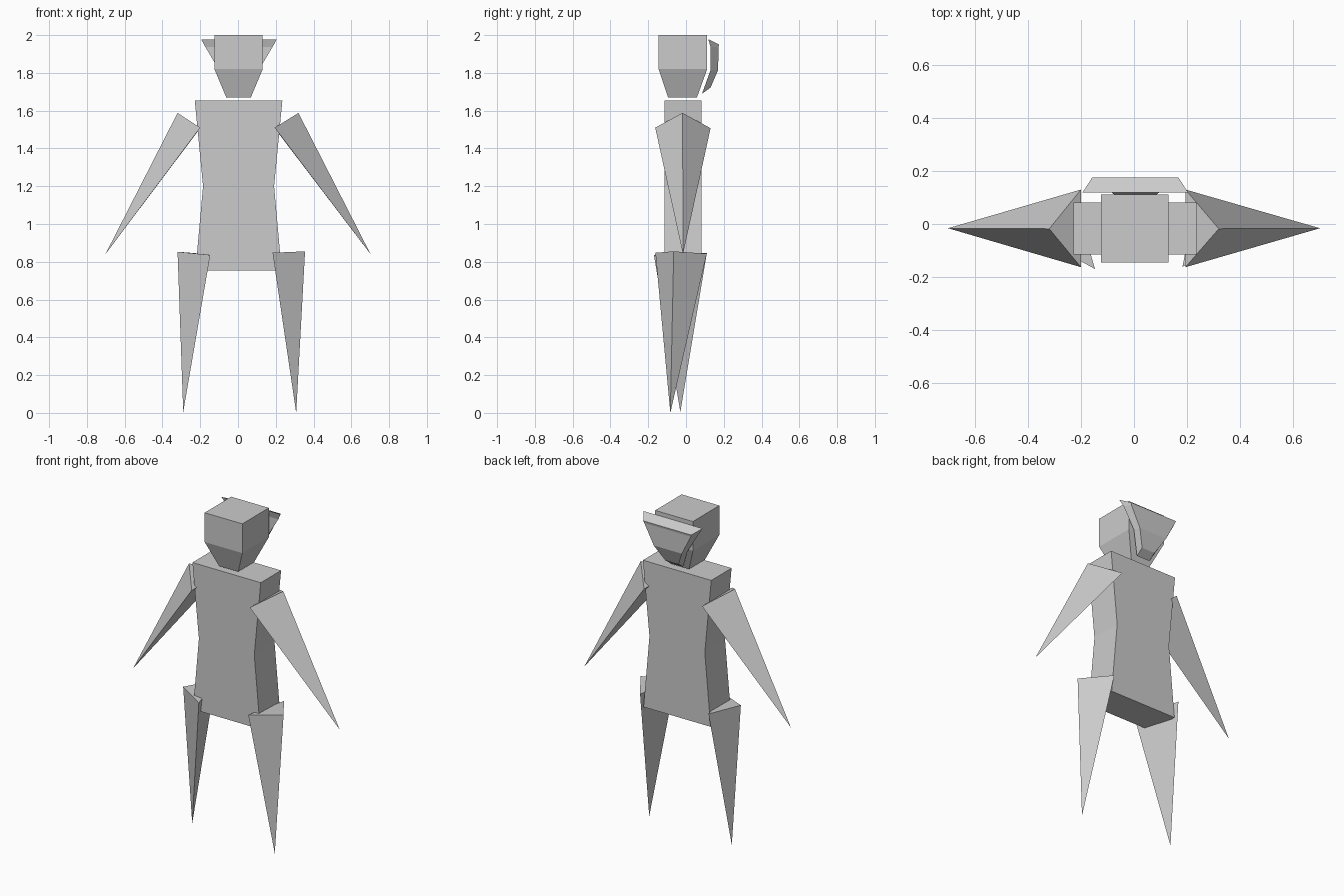
import bpy
import bmesh

cube = bpy.data.objects.get("Cube")
if cube:
    bpy.data.objects.remove(cube, do_unlink=True)

# One plain grey for the whole figure
GREY = (0.6, 0.6, 0.6, 1.0)
grey = bpy.data.materials.new("light_grey")
grey.use_nodes = True
grey.diffuse_color = GREY
shader = grey.node_tree.nodes["Principled BSDF"]
shader.inputs["Base Color"].default_value = GREY
shader.inputs["Roughness"].default_value = 0.8


def finish(name, bm):
    """Turn a bmesh into a flat-shaded object."""
    bmesh.ops.recalc_face_normals(bm, faces=bm.faces)
    mesh = bpy.data.meshes.new(name)
    bm.to_mesh(mesh)
    bm.free()
    mesh.materials.append(grey)
    obj = bpy.data.objects.new(name, mesh)
    bpy.context.collection.objects.link(obj)
    return obj


def loft(name, rings):
    """Skin a stack of closed rings and cap both ends."""
    bm = bmesh.new()
    loops = [[bm.verts.new(p) for p in ring] for ring in rings]
    for low, high in zip(loops, loops[1:]):
        for i in range(len(low)):
            j = (i + 1) % len(low)
            bm.faces.new((low[i], low[j], high[j], high[i]))
    bm.faces.new(loops[0])
    bm.faces.new(loops[-1])
    return finish(name, bm)


def spike(name, base, tip):
    """Three-sided pyramid with a closed base."""
    bm = bmesh.new()
    corners = [bm.verts.new(p) for p in base]
    point = bm.verts.new(tip)
    bm.faces.new(corners)
    for i in range(3):
        bm.faces.new((corners[i], corners[(i + 1) % 3], point))
    return finish(name, bm)


def rect(z, x, half_x, front, back):
    """Horizontal rectangle ring."""
    return [(x - half_x, front, z), (x + half_x, front, z),
            (x + half_x, back, z), (x - half_x, back, z)]


def slab(front, back):
    """Ring of a plate: each side is (y, z, half width)."""
    (fy, fz, fw), (by, bz, bw) = front, back
    x = 0.005
    return [(x - fw, fy, fz), (x + fw, fy, fz), (x + bw, by, bz), (x - bw, by, bz)]


# Head: box with a tapered jaw
loft("head", [rect(1.67, 0.003, 0.065, -0.095, 0.058),
              rect(1.82, 0.003, 0.128, -0.145, 0.112),
              rect(2.0, 0.003, 0.128, -0.145, 0.112)])

# Torso with a narrowed waist
loft("torso", [rect(0.755, 0.003, 0.228, -0.115, 0.082),
               rect(1.2, 0.003, 0.188, -0.115, 0.082),
               rect(1.655, 0.003, 0.232, -0.115, 0.082)])

# Bent tapering plate behind the head
loft("hair_plate", [slab((0.085, 1.69, 0.045), (0.13, 1.722, 0.045)),
                    slab((0.13, 1.815, 0.105), (0.17, 1.815, 0.095)),
                    slab((0.13, 1.937, 0.178), (0.172, 1.937, 0.158)),
                    slab((0.118, 1.978, 0.2), (0.175, 1.95, 0.163))])

# Arms: spikes leaning outwards
for side, s, shift in (("left", 1, -0.003), ("right", -1, 0.003)):
    spike(side + "_arm",
          [(s * 0.32, -0.018, 1.588),
           (s * (0.197 + shift), 0.13, 1.507),
           (s * (0.197 + shift), -0.163, 1.51)],
          (s * 0.702, -0.016, 0.84))

# Legs: spikes standing on their tips, slightly uneven
spike("left_leg", [(0.183, -0.162, 0.848), (0.355, -0.065, 0.855), (0.235, 0.11, 0.843)],
      (0.308, -0.083, 0.0))
spike("right_leg", [(-0.147, -0.17, 0.836), (-0.32, -0.075, 0.853), (-0.23, 0.11, 0.846)],
      (-0.29, -0.03, 0.005))
